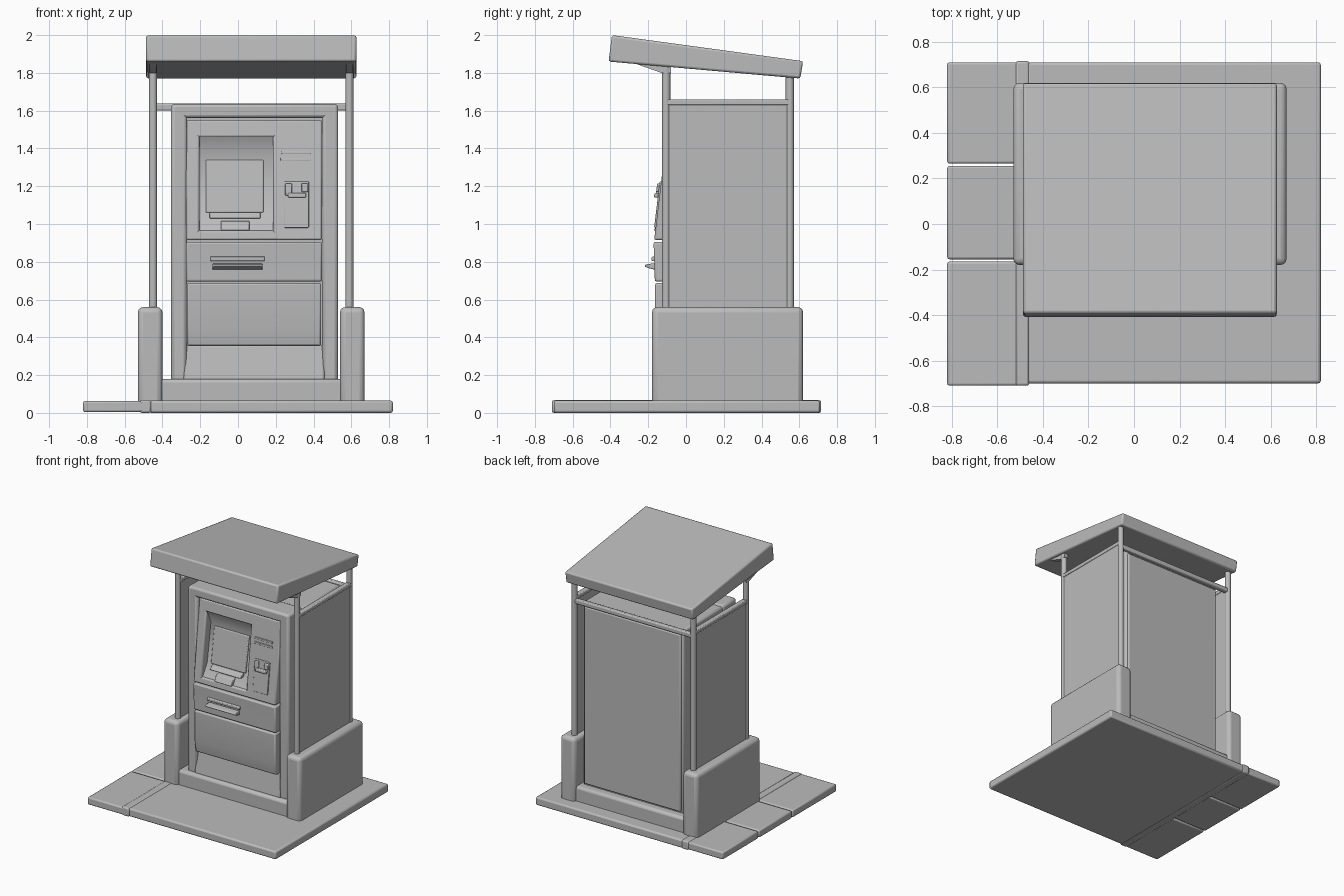
import bpy, bmesh, math

grey = bpy.data.materials.new("warm_free_grey")
grey.name = "plain_grey"
grey.diffuse_color = (0.5, 0.5, 0.5, 1)


def finish(name, bm, bevel=0.0, segs=2):
    bmesh.ops.recalc_face_normals(bm, faces=bm.faces)
    me = bpy.data.meshes.new(name)
    bm.to_mesh(me)
    bm.free()
    ob = bpy.data.objects.new(name, me)
    bpy.context.collection.objects.link(ob)
    me.materials.append(grey)
    if bevel:
        m = ob.modifiers.new("soft_edges", 'BEVEL')
        m.width, m.segments, m.limit_method = bevel, segs, 'ANGLE'
    bpy.ops.object.select_all(action='DESELECT')
    ob.select_set(True)
    bpy.context.view_layer.objects.active = ob
    bpy.ops.object.shade_smooth_by_angle(angle=math.radians(35))
    return ob


def prism(name, yz, x0, x1, bevel=0.0, segs=2):
    """Side profile (y, z) extruded from x0 to x1."""
    bm = bmesh.new()
    f = bm.faces.new([bm.verts.new((x0, y, z)) for y, z in yz])
    r = bmesh.ops.extrude_face_region(bm, geom=[f])
    vs = [v for v in r["geom"] if isinstance(v, bmesh.types.BMVert)]
    bmesh.ops.translate(bm, verts=vs, vec=(x1 - x0, 0, 0))
    return finish(name, bm, bevel, segs)


def box(name, x0, x1, y0, y1, z0, z1, bevel=0.0, segs=2):
    return prism(name, [(y0, z0), (y1, z0), (y1, z1), (y0, z1)], x0, x1, bevel, segs)


def post(name, x, y, z0, z1, r=0.022):
    bm = bmesh.new()
    bmesh.ops.create_cone(bm, cap_ends=True, segments=14, radius1=r, radius2=r, depth=z1 - z0)
    bmesh.ops.translate(bm, verts=bm.verts, vec=(x, y, (z0 + z1) / 2))
    return finish(name, bm)


# ground slab, kerb and the three paving slabs on the left
box("ground_slab", -0.47, 0.82, -0.70, 0.71, 0, 0.065, 0.012)
box("kerb_strip", -0.52, -0.46, -0.71, 0.715, 0, 0.068, 0.01)
for i, (y0, y1) in enumerate([(-0.71, -0.165), (-0.155, 0.255), (0.265, 0.71)]):
    box(f"paving_slab_{i}", -0.82, -0.50, y0, y1, 0.004, 0.063, 0.01)

# concrete plinth and side blocks
box("plinth", -0.42, 0.56, -0.165, 0.60, 0.03, 0.18, 0.02)
box("side_block_left", -0.53, -0.40, -0.18, 0.62, 0.03, 0.56, 0.028, 3)
box("side_block_right", 0.54, 0.67, -0.18, 0.62, 0.03, 0.56, 0.028, 3)

# shelter frame: posts, side panels, rails, roof brackets
for side, x in (("left", -0.45), ("right", 0.59)):
    post(f"front_post_{side}", x, -0.105, 0.5, 1.85)
    post(f"back_post_{side}", x, 0.55, 0.5, 1.80)
    box(f"side_panel_{side}", x - 0.014, x + 0.014, -0.10, 0.55, 0.5, 1.64)
    box(f"side_rail_{side}", x - 0.02, x + 0.02, -0.10, 0.55, 1.63, 1.66, 0.006)
    prism(f"roof_bracket_{side}", [(-0.30, 1.86), (-0.08, 1.84), (-0.08, 1.80), (-0.13, 1.80)],
          x - 0.018, x + 0.018)
box("back_rail", -0.45, 0.59, 0.53, 0.565, 1.60, 1.637, 0.008)

# sloping roof
prism("roof", [(-0.41, 1.86), (0.605, 1.77), (0.62, 1.862), (-0.392, 2.0)], -0.487, 0.627, 0.012)

# machine cabinet and front surround
box("cabinet", -0.35, 0.525, 0.03, 0.535, 0.15, 1.625, 0.015)
box("back_door", -0.335, 0.51, 0.52, 0.548, 0.19, 1.59, 0.008)
for side, x0, x1 in (("left", -0.355, -0.27), ("right", 0.445, 0.53)):
    box(f"surround_{side}", x0, x1, -0.125, 0.05, 0.16, 1.635, 0.018)
box("surround_top", -0.34, 0.515, -0.125, 0.05, 1.562, 1.635, 0.016)
prism("surround_bottom", [(-0.135, 0.16), (0.05, 0.16), (0.05, 0.36), (-0.105, 0.36)],
      -0.29, 0.46, 0.012)


# fascia leans back with height
def fy(z):
    return -0.168 + (z - 0.92) * 0.12


def leaning(name, x0, x1, z0, z1, out=0.0, depth=0.09, bevel=0.01):
    return prism(name, [(fy(z0) - out, z0), (fy(z0) - out + depth, z0),
                        (fy(z1) - out + depth, z1), (fy(z1) - out, z1)], x0, x1, bevel)


leaning("fascia_rim_left", -0.275, -0.205, 0.915, 1.55, depth=0.2)
leaning("fascia_rim_top", -0.23, 0.22, 1.46, 1.55, depth=0.15)
leaning("fascia_rim_bottom", -0.23, 0.22, 0.915, 0.965, depth=0.2)
leaning("fascia_column", 0.185, 0.445, 0.915, 1.55, depth=0.2)

# screen recess: keypad shelf, screen face and hood
prism("screen_recess", [(-0.15, 0.96), (-0.09, 1.06), (-0.045, 1.36), (-0.095, 1.465),
                        (0.05, 1.465), (0.05, 0.96)], -0.21, 0.19)
prism("screen_frame", [(-0.10, 1.06), (-0.04, 1.06), (-0.02, 1.34), (-0.056, 1.34)],
      -0.17, 0.135, 0.006)
prism("keypad", [(-0.172, 0.965), (-0.10, 0.965), (-0.10, 1.02), (-0.145, 1.01)],
      -0.09, 0.06, 0.004)
prism("shelf_lip", [(-0.14, 1.03), (-0.09, 1.03), (-0.08, 1.06), (-0.115, 1.06)],
      -0.15, 0.12, 0.004)

# reader column: slots, card reader and receipt box
leaning("receipt_slot_upper", 0.23, 0.385, 1.37, 1.385, 0.008, 0.03, 0.003)
leaning("receipt_slot_lower", 0.225, 0.385, 1.335, 1.35, 0.008, 0.03, 0.003)
leaning("reader_plate", 0.245, 0.375, 0.98, 1.225, 0.008, 0.03, 0.004)
leaning("reader_side_left", 0.25, 0.285, 1.15, 1.215, 0.02, 0.03, 0.005)
leaning("reader_side_right", 0.335, 0.37, 1.17, 1.215, 0.02, 0.03, 0.005)
leaning("reader_lip", 0.265, 0.36, 1.14, 1.165, 0.028, 0.04, 0.006)

# cash drawer band with projecting tray
prism("cash_band", [(-0.165, 0.695), (0.05, 0.695), (0.05, 0.905), (-0.172, 0.905), (-0.168, 0.80)],
      -0.275, 0.445, 0.01)
prism("cash_tray", [(-0.15, 0.755), (-0.195, 0.765), (-0.22, 0.775), (-0.215, 0.785),
                    (-0.185, 0.79), (-0.15, 0.79)], -0.135, 0.13, 0.004)
prism("cash_hood", [(-0.15, 0.80), (-0.182, 0.805), (-0.182, 0.825), (-0.15, 0.835)],
      -0.145, 0.14, 0.004)

# lower service door
prism("service_door", [(-0.145, 0.355), (0.05, 0.355), (0.05, 0.688), (-0.163, 0.688), (-0.163, 0.45)],
      -0.27, 0.44, 0.01)
